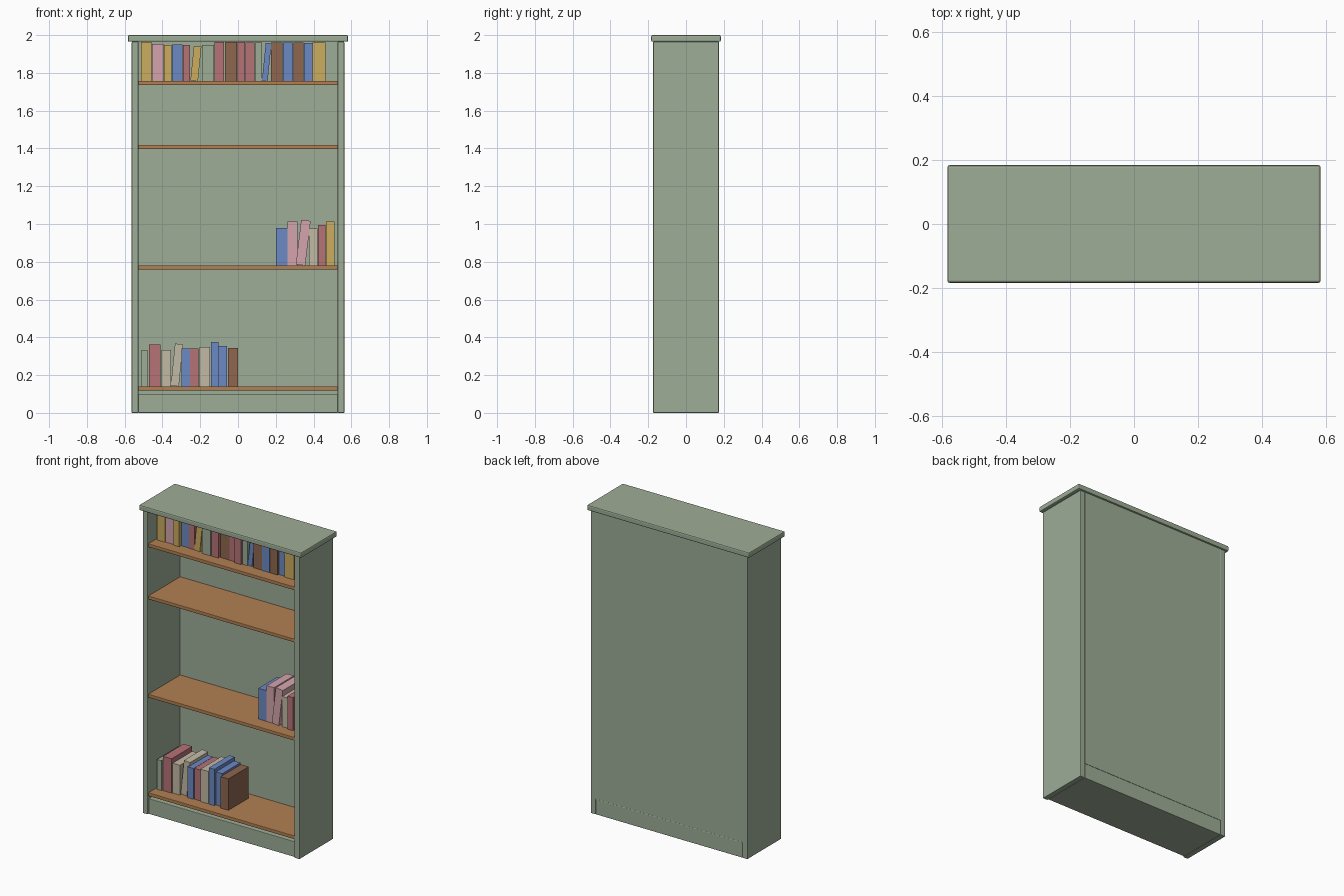
import bpy, bmesh, math, random
from mathutils import Matrix, Vector

if "Cube" in bpy.data.objects:
    bpy.data.objects.remove(bpy.data.objects["Cube"])

random.seed(4)


def make_material(name, rgb):
    lin = [((c / 255 + 0.055) / 1.055) ** 2.4 for c in rgb]
    m = bpy.data.materials.new(name)
    m.diffuse_color = (*lin, 1)
    m.use_nodes = True
    m.node_tree.nodes["Principled BSDF"].inputs["Base Color"].default_value = m.diffuse_color
    return m


MATS = {n: make_material(n, c) for n, c in {
    "sage green": (158, 173, 151), "wood": (178, 128, 82),
    "yellow": (204, 172, 94), "pink": (212, 165, 172),
    "blue": (108, 138, 196), "red": (182, 115, 119),
    "brown": (142, 102, 79), "cream": (196, 186, 165)}.items()}


def box(name, lo, hi, mat, bevel=0.0, matrix=None):
    """Axis-aligned box between two corners, optionally transformed and bevelled."""
    lo, hi = Vector(lo), Vector(hi)
    bm = bmesh.new()
    bmesh.ops.create_cube(bm, size=1)
    for v in bm.verts:
        v.co = Vector([(lo[i] + hi[i]) / 2 + v.co[i] * (hi[i] - lo[i]) for i in range(3)])
    if matrix:
        bm.transform(matrix)
    me = bpy.data.meshes.new(name)
    bm.to_mesh(me)
    bm.free()
    me.materials.append(MATS[mat])
    ob = bpy.data.objects.new(name, me)
    bpy.context.collection.objects.link(ob)
    if bevel:
        mod = ob.modifiers.new("bevel", "BEVEL")
        mod.width, mod.segments = bevel, 2
    return ob


OUT, INN, DEP, TOP = 0.5625, 0.5275, 0.174, 1.965

# carcass: sides, back, plinth and overhanging top
for side, s in (("left", -1), ("right", 1)):
    x0, x1 = sorted((s * INN, s * OUT))
    box(side + "_side", (x0, -DEP, 0), (x1, DEP, TOP), "sage green", 0.003)
box("back_panel", (-INN, 0.160, 0.1), (INN, DEP - 0.001, TOP), "sage green")
box("plinth", (-INN, -0.164, 0), (INN, DEP - 0.001, 0.1), "sage green", 0.003)
box("top_board", (-0.583, -0.184, TOP), (0.583, 0.184, 2.0), "sage green", 0.007)

# shelves
SHELF_TOPS = {"bottom": 0.14, "lower": 0.78, "upper": 1.418, "top": 1.757}
for name, z in SHELF_TOPS.items():
    box(name + "_shelf", (-INN, -0.169, z - 0.022), (INN, 0.160, z), "wood", 0.003)

# books per shelf: colour, left edge, width, height, optional lean to the right
BOOKS = {
    "top": [
        ("yellow", -.514, .056, .206), ("pink", -.456, .062, .196),
        ("yellow", -.393, .041, .19), ("blue", -.35, .056, .193),
        ("red", -.292, .039, .19), ("yellow", -.252, .04, .183, .1),
        ("sage green", -.19, .062, .19), ("red", -.124, .05, .206),
        ("brown", -.07, .065, .206), ("red", -.002, .04, .206),
        ("red", .041, .047, .205), ("sage green", .091, .036, .205),
        ("blue", .127, .03, .2, .1), ("brown", .174, .062, .205),
        ("blue", .237, .054, .205), ("brown", .294, .054, .205),
        ("blue", .35, .044, .2), ("yellow", .395, .068, .205)],
    "lower": [
        ("blue", .202, .06, .199), ("pink", .263, .052, .233),
        ("pink", .306, .05, .238, .12), ("cream", .376, .045, .196),
        ("red", .424, .039, .215), ("yellow", .466, .046, .233)],
    "bottom": [
        ("sage green", -.512, .034, .194), ("red", -.472, .062, .223),
        ("cream", -.406, .052, .194), ("cream", -.356, .043, .224, .1),
        ("blue", -.3, .045, .2), ("red", -.253, .045, .2),
        ("cream", -.205, .058, .21), ("blue", -.144, .04, .236),
        ("blue", -.102, .045, .215), ("brown", -.054, .055, .204)],
}
for shelf, row in BOOKS.items():
    for i, (colour, x, w, h, *lean) in enumerate(row):
        a = lean[0] if lean else 0
        place = (Matrix.Translation((x + w / 2, 0, SHELF_TOPS[shelf] + w / 2 * math.sin(a)))
                 @ Matrix.Rotation(a, 4, "Y"))
        front = -0.09 + random.uniform(-0.012, 0.012)
        back = 0.115 + random.uniform(-0.012, 0.012)
        box(f"{shelf}_shelf_book_{i + 1}", (-w / 2, front, 0), (w / 2, back, h),
            colour, 0, place)
